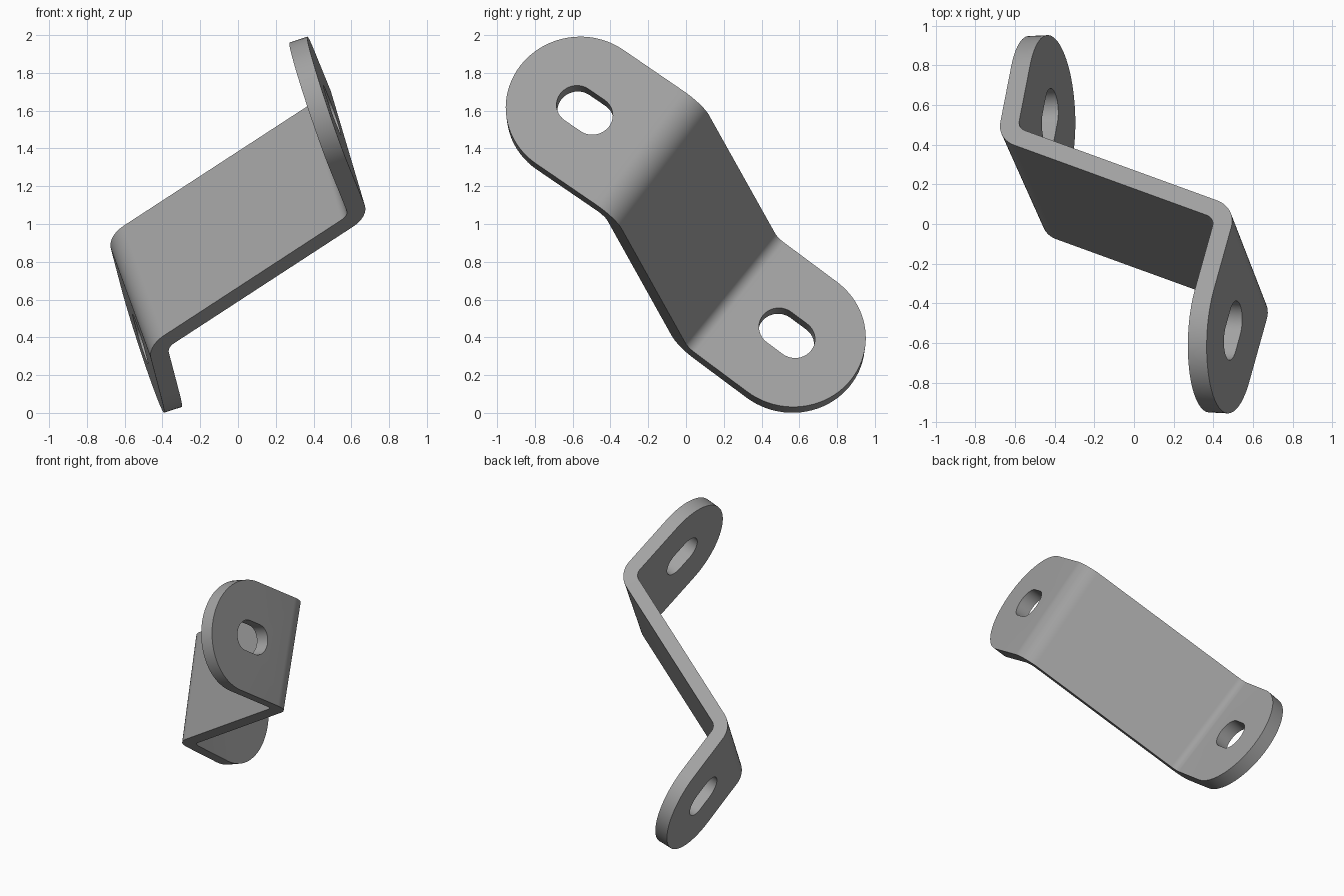
import bpy
import bmesh
from math import sin, cos, tan, pi, radians
from mathutils import Vector

cube = bpy.data.objects.get("Cube")
if cube:
    bpy.data.objects.remove(cube, do_unlink=True)

# Dimensions
HALF_WIDTH = 0.39
THICKNESS = 0.1
BEND_RADIUS = 0.12
SLOT_LENGTH = 0.105
SLOT_RADIUS = 0.107
SLOT_INSET = 0.035       # slot centre to the centre of the rounded end

# Each end: side, web centre to bend corner, bend angle, skew of the bend line,
# bend corner to the centre of the rounded end
ENDS = [(1, 0.67, radians(70), radians(2.5), 0.48),
        (-1, 0.68, radians(65.5), radians(-0.5), 0.43)]

# Axes of the tilted bracket: along the web, across its width, out of its face
across = Vector((-0.265, 0.605, 0.75)).normalized()
along = Vector((0.8025, -0.293, 0.52))
along = (along - across * along.dot(across)).normalized()
facing = along.cross(across)
centre = Vector((0.014, 0.02, 0.994))


def arc(middle, radius, start, end, steps):
    angles = [start + (end - start) * i / steps for i in range(steps + 1)]
    return [(middle + radius * cos(t), radius * sin(t)) for t in angles]


def add_loop(bm, points):
    verts = [bm.verts.new(p) for p in points]
    return [bm.edges.new((verts[i - 1], verts[i])) for i in range(len(verts))]


def add_strip(bm, rows):
    rows = [[bm.verts.new(p) for p in row] for row in rows]
    for lo, hi in zip(rows, rows[1:]):
        bm.faces.new((lo[0], lo[1], hi[1], hi[0]))


def add_end(bm, side, corner, turn, skew, end_centre):
    """Bend and slotted flange; gives back the line where the web meets them."""
    axis = across * cos(skew) + along * sin(skew)
    out = along * cos(skew) - across * sin(skew)
    origin = centre + side * along * corner
    tangent = BEND_RADIUS * tan(turn / 2)
    flange_dir = out * cos(turn) + facing * sin(turn)

    # Rounded bend
    rows = []
    for i in range(13):
        t = turn * i / 12
        mid = out * (BEND_RADIUS * sin(t) - tangent)
        mid += facing * BEND_RADIUS * (1 - cos(t))
        rows.append([origin + side * (mid + axis * v)
                     for v in (-HALF_WIDTH, HALF_WIDTH)])
    add_strip(bm, rows)

    # Flange with round end and slot
    outer = [(tangent, -HALF_WIDTH)]
    outer += arc(end_centre, HALF_WIDTH, -pi / 2, pi / 2, 40)
    outer += [(tangent, HALF_WIDTH)]
    middle = end_centre - SLOT_INSET
    slot = arc(middle + SLOT_LENGTH / 2, SLOT_RADIUS, -pi / 2, pi / 2, 20)
    slot += arc(middle - SLOT_LENGTH / 2, SLOT_RADIUS, pi / 2, 3 * pi / 2, 20)
    edges = []
    for outline in (outer, slot):
        edges += add_loop(bm, [origin + side * (flange_dir * s + axis * v)
                               for s, v in outline])
    bmesh.ops.triangle_fill(bm, edges=edges, use_beauty=True,
                            normal=flange_dir.cross(axis))
    return rows[0]


bm = bmesh.new()
upper, lower = [add_end(bm, *end) for end in ENDS]

# Flat web between the bends
add_strip(bm, [upper, lower[::-1]])

bmesh.ops.remove_doubles(bm, verts=bm.verts, dist=0.0005)
bmesh.ops.recalc_face_normals(bm, faces=bm.faces)

mesh = bpy.data.meshes.new("bracket")
bm.to_mesh(mesh)
bm.free()
bracket = bpy.data.objects.new("bracket", mesh)
bpy.context.collection.objects.link(bracket)

# Sheet thickness
solid = bracket.modifiers.new("thickness", "SOLIDIFY")
solid.thickness = THICKNESS
solid.offset = 0
solid.use_even_offset = True

for obj in bpy.context.selected_objects:
    obj.select_set(False)
bracket.select_set(True)
bpy.context.view_layer.objects.active = bracket
bpy.ops.object.modifier_apply(modifier=solid.name)
bpy.ops.object.shade_smooth_by_angle(angle=radians(30))

# Plain metal grey
grey = bpy.data.materials.new("metal_grey")
grey.use_nodes = True
colour = (0.36, 0.36, 0.36, 1)
grey.diffuse_color = colour
grey.node_tree.nodes["Principled BSDF"].inputs["Base Color"].default_value = colour
bracket.data.materials.append(grey)
